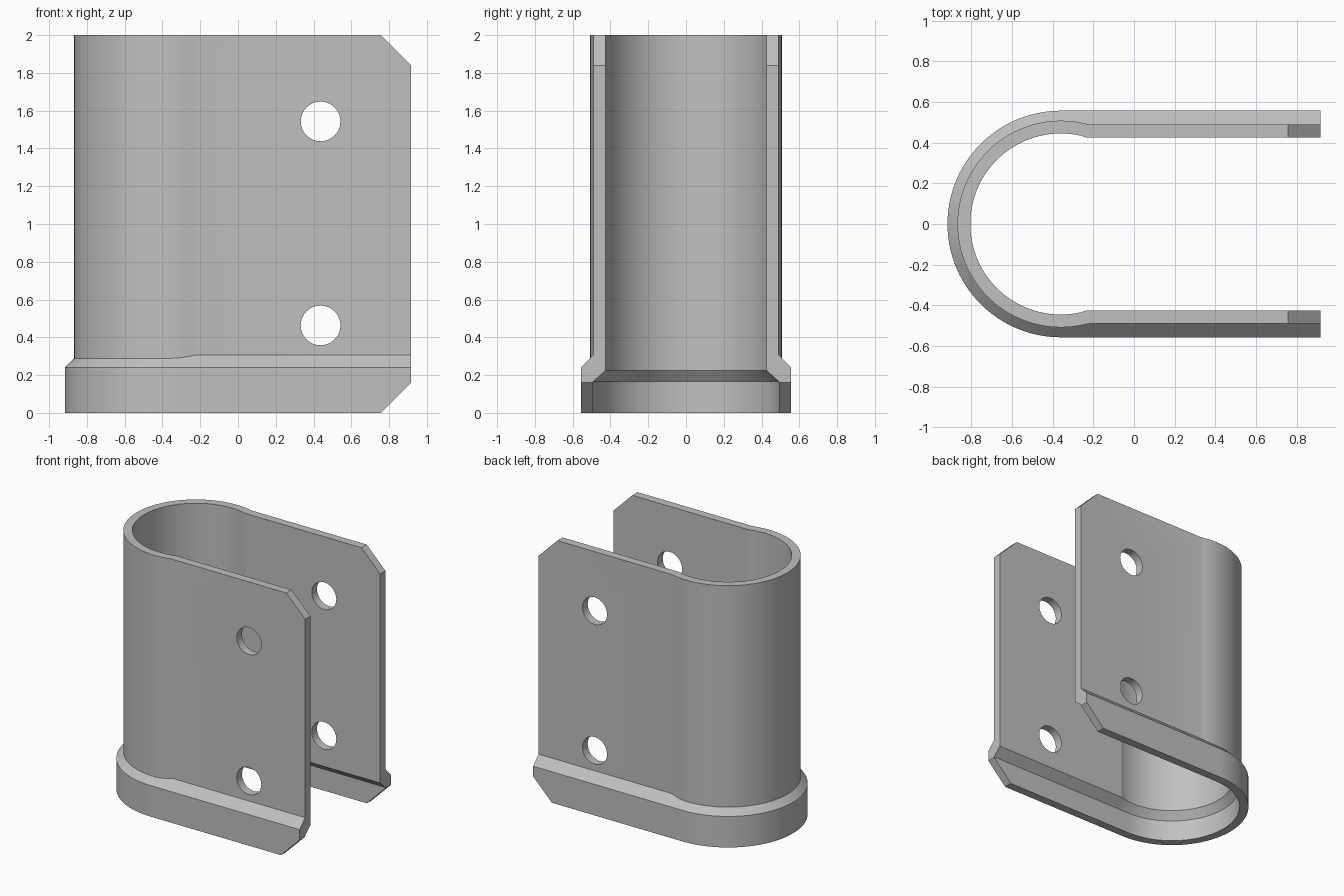
import bpy, bmesh, math
from mathutils import Matrix

cube = bpy.data.objects.get("Cube")
if cube:
    bpy.data.objects.remove(cube)

steel = bpy.data.materials.new("plain_grey_metal")
steel.use_nodes = True
GREY = (0.53, 0.53, 0.53, 1)
steel.diffuse_color = GREY
steel.node_tree.nodes["Principled BSDF"].inputs["Base Color"].default_value = GREY

CX, END = -0.36, 0.917            # bend centre and open end
BEND_OUT, BEND_IN = 0.508, 0.445  # radii of the upper bend
FLAT_OUT, FLAT_IN = 0.49, 0.426   # half widths of the upper plates
LIP_OUT, LIP_IN = 0.557, 0.492    # radii of the flared lower lip
START = math.acos(0.14 / BEND_OUT)


def upper(a, bend, flat):
    """Point on the bend, or on the plate's end when a is None."""
    y = bend * math.sin(a)
    if abs(a - START) < 1e-6 or abs(a + START - 2 * math.pi) < 1e-6:
        y = math.copysign(flat, y)
    return CX + bend * math.cos(a), y


def lip(a, r):
    """Point on the lip, whose sides run straight past the bend."""
    y = r * math.sin(a)
    if math.cos(a) > 0:
        y = math.copysign(r, y)
    return CX + r * math.cos(a), y


def section(a, end=False):
    """Closed wall section at angle a along the bend."""
    lo, li = lip(a, LIP_OUT), lip(a, LIP_IN)
    uo, ui = upper(a, BEND_OUT, FLAT_OUT), upper(a, BEND_IN, FLAT_IN)
    rise = LIP_OUT - BEND_OUT
    if math.cos(a) > 0:
        rise = abs(lo[1]) - abs(uo[1])
    ring = [(lo, 0), (lo, 0.24), (uo, 0.24 + rise), (uo, 2),
            (ui, 2), (ui, 0.225), (li, 0.165), (li, 0)]
    return [(END if end else p[0], p[1], z) for p, z in ring]


def make_object(name, bm):
    bmesh.ops.recalc_face_normals(bm, faces=bm.faces)
    mesh = bpy.data.meshes.new(name)
    bm.to_mesh(mesh)
    bm.free()
    obj = bpy.data.objects.new(name, mesh)
    bpy.context.collection.objects.link(obj)
    mesh.materials.append(steel)
    return obj


# Bent sheet: the wall section swept along the U
STEPS = 64
sweep = 2 * (math.pi - START)
angles = [START + sweep * i / STEPS for i in range(STEPS + 1)]
sections = [section(START, True)] + [section(a) for a in angles]
sections.append(section(angles[-1], True))
bm = bmesh.new()
rings = [[bm.verts.new(p) for p in s] for s in sections]
for r, s in zip(rings, rings[1:]):
    for i in range(len(r)):
        j = (i + 1) % len(r)
        bm.faces.new((r[i], r[j], s[j], s[i]))
bm.faces.new(rings[0])
bm.faces.new(rings[-1])
bracket = make_object("bent_clamp_bracket", bm)

# Cutters: two bolt holes through both plates, and the clipped corners
bm = bmesh.new()
for z in (0.463, 1.543):
    bmesh.ops.create_cone(bm, cap_ends=True, segments=48, radius1=0.105, radius2=0.105, depth=2,
                          matrix=Matrix.Translation((0.437, 0, z)) @ Matrix.Rotation(math.pi / 2, 4, "X"))
for z, d in ((0, 1), (2, -1)):
    corner = [(0.757 - 0.1, z - d * 0.1), (1.1, z - d * 0.1), (1.1, z + d * 0.343)]
    front = [bm.verts.new((x, -1, h)) for x, h in corner]
    back = [bm.verts.new((x, 1, h)) for x, h in corner]
    bm.faces.new(front)
    bm.faces.new(back)
    for i in range(3):
        j = (i + 1) % 3
        bm.faces.new((front[i], front[j], back[j], back[i]))
cutter = make_object("hole_and_corner_cutter", bm)
cutter.hide_render = True

cut = bracket.modifiers.new("holes_and_corners", "BOOLEAN")
cut.operation, cut.solver, cut.object = "DIFFERENCE", "EXACT", cutter
bpy.ops.object.select_all(action="DESELECT")
bpy.context.view_layer.objects.active = bracket
bracket.select_set(True)
bpy.ops.object.modifier_apply(modifier=cut.name)
bpy.data.objects.remove(cutter)
bpy.ops.object.shade_smooth_by_angle(angle=math.radians(12))
